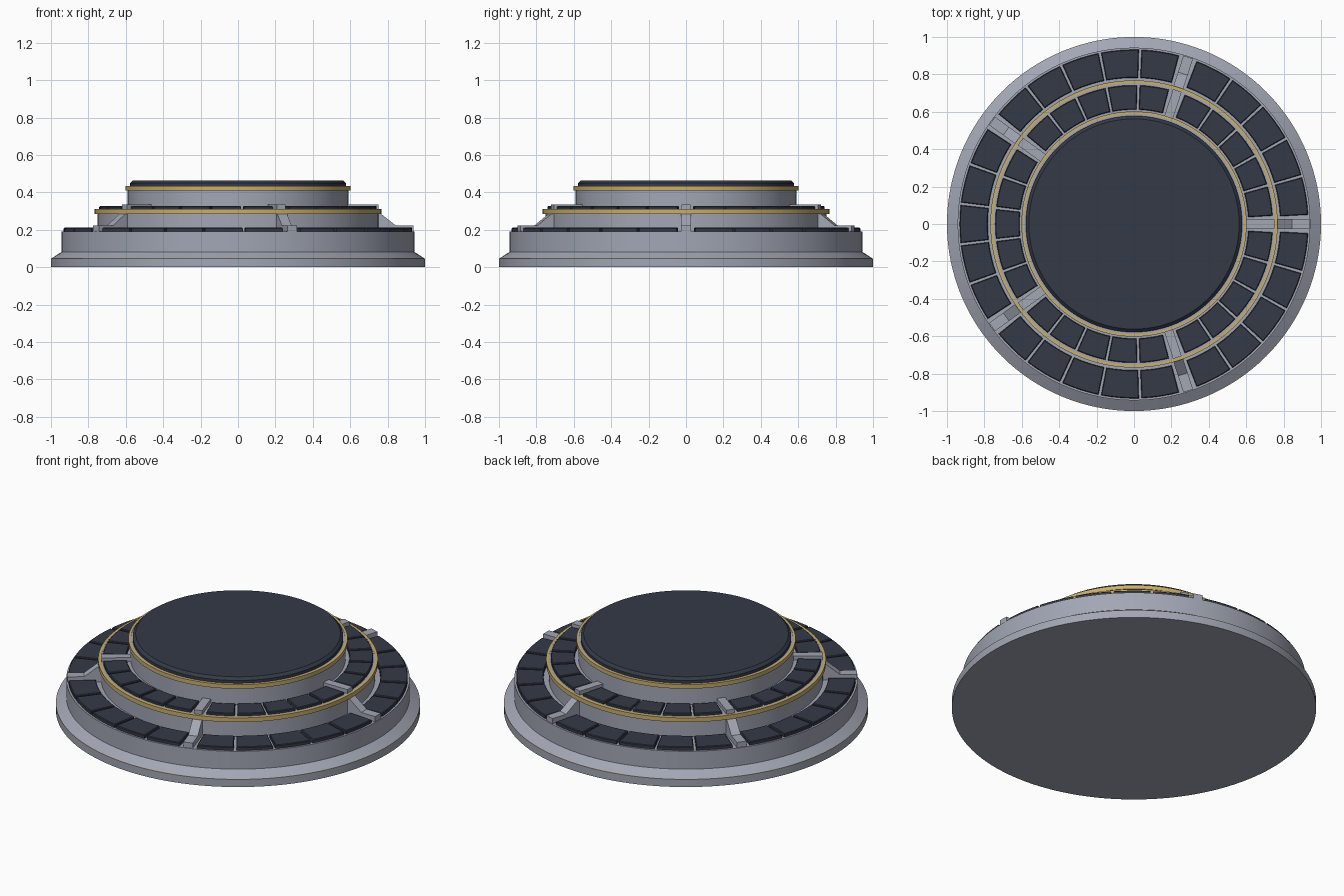
import bpy, bmesh
from math import sin, cos, radians, pi

if "Cube" in bpy.data.objects:
    bpy.data.objects.remove(bpy.data.objects["Cube"])

SEG = 128


def material(name, rgb):
    m = bpy.data.materials.new(name)
    m.diffuse_color = (*rgb, 1)
    m.use_nodes = True
    m.node_tree.nodes["Principled BSDF"].inputs["Base Color"].default_value = m.diffuse_color
    return m


GREY = material("cool_grey", (0.36, 0.385, 0.46))
DARK = material("dark_slate", (0.034, 0.042, 0.062))
GOLD = material("muted_gold", (0.58, 0.42, 0.15))


def finish(name, bm, mat, smooth=True):
    bmesh.ops.recalc_face_normals(bm, faces=bm.faces[:])
    me = bpy.data.meshes.new(name)
    bm.to_mesh(me)
    bm.free()
    me.materials.append(mat)
    ob = bpy.data.objects.new(name, me)
    bpy.context.collection.objects.link(ob)
    if smooth:
        bpy.ops.object.select_all(action='DESELECT')
        ob.select_set(True)
        bpy.context.view_layer.objects.active = ob
        bpy.ops.object.shade_smooth_by_angle(angle=radians(25))
    return ob


def lathe(name, profile, mat, ring=False):
    """Spin an (r, z) profile around z; a ring closes on itself, a solid is capped."""
    bm = bmesh.new()
    loops = [[bm.verts.new((r * cos(2 * pi * i / SEG), r * sin(2 * pi * i / SEG), z))
              for i in range(SEG)] for r, z in profile]
    pairs = list(zip(loops, loops[1:]))
    if ring:
        pairs.append((loops[-1], loops[0]))
    else:
        bm.faces.new(loops[0])
        bm.faces.new(loops[-1])
    for a, b in pairs:
        for i in range(SEG):
            j = (i + 1) % SEG
            bm.faces.new((a[i], a[j], b[j], b[i]))
    return finish(name, bm, mat)


def band(name, r0, r1, z0, z1, mat):
    return lathe(name, [(r0, z0), (r1, z0), (r1, z1), (r0, z1)], mat, ring=True)


def add_tile(bm, r0, r1, z0, z1, a0, a1, steps=4, bevel=0.004):
    """Curved block with a narrow chamfer around the top."""
    rows = []
    for r, z, inset in ((r0, z0, 0), (r0, z1 - bevel, 0), (r0 + bevel, z1, bevel),
                        (r1 - bevel, z1, bevel), (r1, z1 - bevel, 0), (r1, z0, 0)):
        d = inset / r
        rows.append([bm.verts.new((r * cos(a), r * sin(a), z)) for a in
                     [a0 + d + (a1 - a0 - 2 * d) * k / steps for k in range(steps + 1)]])
    for i in range(6):
        p, q = rows[i], rows[(i + 1) % 6]
        for k in range(steps):
            bm.faces.new((p[k], p[k + 1], q[k + 1], q[k]))
    for k in (0, steps):
        bm.faces.new((rows[0][k], rows[1][k], rows[4][k], rows[5][k]))
        bm.faces.new((rows[1][k], rows[2][k], rows[3][k], rows[4][k]))


def tile_ring(name, r0, r1, z0, z1, margin, gap):
    """Five sectors of five tiles, leaving room for the ribs."""
    bm = bmesh.new()
    pitch = (72 - 2 * margin) / 5
    for s in range(5):
        for t in range(5):
            a = s * 72 + margin + t * pitch
            add_tile(bm, r0, r1, z0, z1, radians(a + gap / 2), radians(a + pitch - gap / 2))
    return finish(name, bm, DARK, smooth=False)


def rib_set(name, profile, half):
    """Extruded (r, z) profile repeated every 72 degrees."""
    bm = bmesh.new()
    for s in range(5):
        c, n = cos(radians(72 * s)), sin(radians(72 * s))
        sides = [[bm.verts.new((r * c - w * n, r * n + w * c, z)) for r, z in profile]
                 for w in (-half, half)]
        for f in sides:
            bm.faces.new(f)
        for i in range(len(profile)):
            j = (i + 1) % len(profile)
            bm.faces.new((sides[0][i], sides[0][j], sides[1][j], sides[1][i]))
    return finish(name, bm, GREY, smooth=False)


# Stepped drums
lathe("base_drum", [(1, 0), (1, 0.045), (0.943, 0.082), (0.943, 0.19)], GREY)
lathe("middle_drum", [(0.752, 0.18), (0.752, 0.31)], GREY)
lathe("upper_drum", [(0.59, 0.30), (0.59, 0.432)], GREY)

# Gold trims
band("base_trim", 0.994, 1.0, 0.042, 0.0465, GOLD)
band("middle_trim", 0.752, 0.768, 0.285, 0.311, GOLD)
band("upper_trim", 0.588, 0.602, 0.41, 0.435, GOLD)

# Dark cap with chamfered edge
lathe("top_cap", [(0.578, 0.43), (0.578, 0.449), (0.562, 0.464)], DARK)

# Dark tiles on both ledges
tile_ring("lower_tiles", 0.782, 0.932, 0.185, 0.211, 2.6, 0.9)
tile_ring("upper_tiles", 0.612, 0.742, 0.305, 0.326, 2.9, 1.1)

# Ribs crossing the ledges
rib_set("lower_ribs", [(0.74, 0.185), (0.938, 0.185), (0.938, 0.222), (0.845, 0.222),
                       (0.765, 0.285), (0.74, 0.285)], 0.027)
rib_set("upper_ribs", [(0.58, 0.305), (0.75, 0.305), (0.75, 0.334), (0.58, 0.334)], 0.024)
